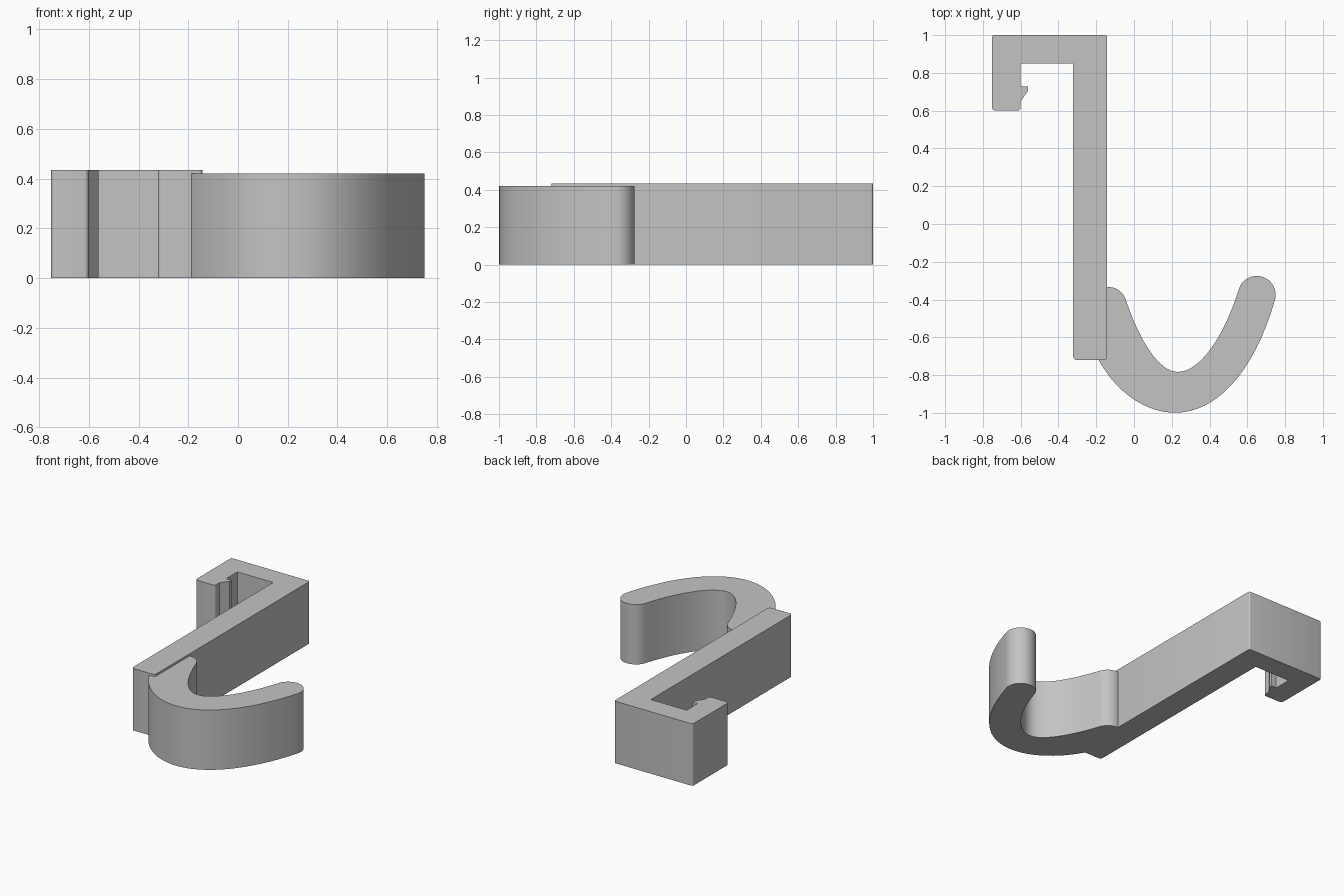
import bpy, bmesh, math
from mathutils import Vector
from mathutils.geometry import interpolate_bezier

cube = bpy.data.objects.get("Cube")
if cube:
    bpy.data.objects.remove(cube, do_unlink=True)

grey = bpy.data.materials.new("plain grey")
grey.use_nodes = True
colour = (0.55, 0.55, 0.55, 1)
grey.diffuse_color = colour
for node in grey.node_tree.nodes:
    if node.type == 'BSDF_PRINCIPLED':
        node.inputs["Base Color"].default_value = colour


def arc(centre, radius, start, end, steps=16):
    """Points on a circle, angles in degrees."""
    angles = [math.radians(start + (end - start) * i / steps) for i in range(steps + 1)]
    return [(centre[0] + radius * math.cos(a), centre[1] + radius * math.sin(a)) for a in angles]


def bezier(a, b, c, d, steps=16):
    pts = interpolate_bezier(*[Vector((*p, 0)) for p in (a, b, c, d)], steps + 1)
    return [(p.x, p.y) for p in pts]


def rounded(corners):
    """Outline from (x, y, radius) corners."""
    out = []
    for i, (x, y, r) in enumerate(corners):
        p = Vector((x, y))
        if r == 0:
            out.append((x, y))
            continue
        before = p + (Vector(corners[i - 1][:2]) - p).normalized() * r
        after = p + (Vector(corners[(i + 1) % len(corners)][:2]) - p).normalized() * r
        out += bezier(before, before.lerp(p, 0.55), after.lerp(p, 0.55), after, 4)
    return out


def extrude_outline(name, points, height):
    bm = bmesh.new()
    face = bm.faces.new([bm.verts.new((x, y, 0)) for x, y in points])
    result = bmesh.ops.extrude_face_region(bm, geom=[face], use_keep_orig=True)
    top = [v for v in result["geom"] if isinstance(v, bmesh.types.BMVert)]
    bmesh.ops.translate(bm, verts=top, vec=(0, 0, height))
    bmesh.ops.remove_doubles(bm, verts=bm.verts, dist=0.0005)
    bmesh.ops.recalc_face_normals(bm, faces=bm.faces)
    mesh = bpy.data.meshes.new(name)
    bm.to_mesh(mesh)
    bm.free()
    mesh.materials.append(grey)
    obj = bpy.data.objects.new(name, mesh)
    bpy.context.collection.objects.link(obj)
    bpy.ops.object.select_all(action='DESELECT')
    obj.select_set(True)
    bpy.context.view_layer.objects.active = obj
    bpy.ops.object.shade_smooth_by_angle(angle=math.radians(30))
    return obj


# Long arm with the over-edge clip and its small retaining barb
bracket = rounded([
    (-0.752, 1, 0.012), (-0.142, 1, 0.012),
    (-0.142, -0.72, 0.018), (-0.322, -0.72, 0.018),
    (-0.322, 0.85, 0), (-0.6, 0.85, 0),
    (-0.6, 0.727, 0), (-0.561, 0.727, 0), (-0.561, 0.705, 0),
    (-0.6, 0.65, 0), (-0.6, 0.6, 0.018), (-0.752, 0.6, 0.018)])
extrude_outline("clip_arm", bracket, 0.435)

# Curved hook with rounded ends, one end buried in the arm
hook = arc((-0.138, -0.433), 0.1, 180, 15)
hook += bezier(hook[-1], (0.03, -0.615), (0.13, -0.783), (0.233, -0.783))[1:]
hook += bezier(hook[-1], (0.35, -0.783), (0.48, -0.59), (0.556, -0.342))[1:]
hook += arc((0.65, -0.375), 0.1, 161, -18)[1:]
hook += bezier(hook[-1], (0.63, -0.8), (0.43, -0.999), (0.217, -0.999))[1:]
hook += bezier(hook[-1], (0.07, -0.999), (-0.09, -0.9), (-0.19, -0.715))[1:]
hook += bezier(hook[-1], (-0.22, -0.65), (-0.238, -0.55), (-0.238, -0.433))[1:-1]
extrude_outline("hook", hook, 0.42)
